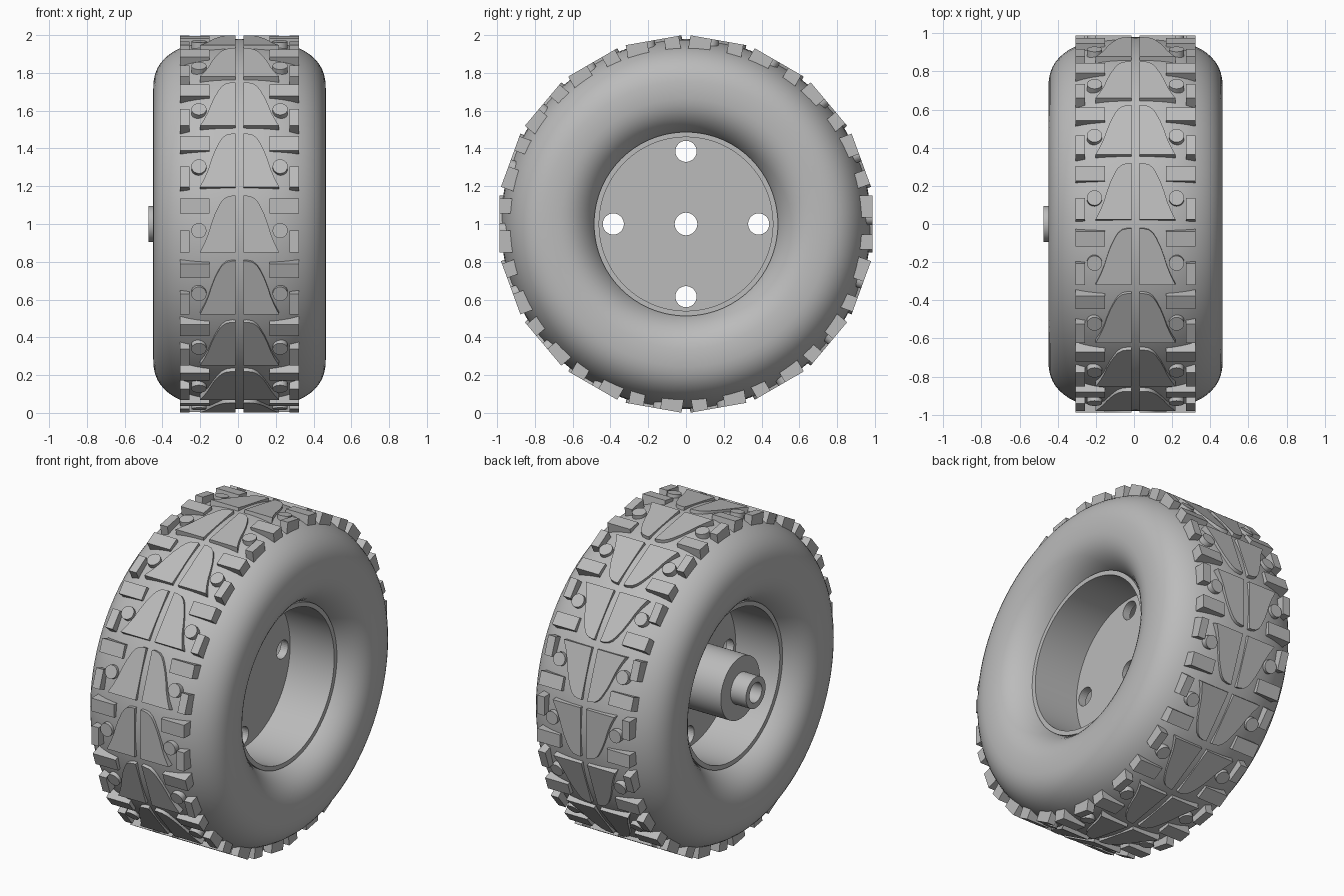
import bpy, bmesh
from math import sin, cos, pi, copysign, radians
from mathutils import Matrix, Vector

cube = bpy.data.objects.get("Cube")
if cube:
    bpy.data.objects.remove(cube, do_unlink=True)

grey = bpy.data.materials.new("light grey")
grey.use_nodes = True
grey.diffuse_color = (0.5, 0.5, 0.5, 1)
grey.node_tree.nodes["Principled BSDF"].inputs["Base Color"].default_value = (0.5, 0.5, 0.5, 1)

AXLE = Vector((0, 0, 1))   # wheel centre
MID = 0.008                # tyre mid-plane in x
SIDES = 96


def finish(name, bm, smooth=True):
    bmesh.ops.recalc_face_normals(bm, faces=bm.faces)
    mesh = bpy.data.meshes.new(name)
    bm.to_mesh(mesh)
    bm.free()
    mesh.materials.append(grey)
    ob = bpy.data.objects.new(name, mesh)
    ob.location = AXLE
    bpy.context.collection.objects.link(ob)
    if smooth:
        bpy.ops.object.select_all(action='DESELECT')
        ob.select_set(True)
        bpy.context.view_layer.objects.active = ob
        bpy.ops.object.shade_smooth_by_angle(angle=radians(35))
    return ob


def lathe(name, profile):
    """Turn a closed (x, radius) profile around the axle."""
    bm = bmesh.new()
    rings = [[bm.verts.new((x, r * cos(2 * pi * i / SIDES), r * sin(2 * pi * i / SIDES)))
              for x, r in profile] for i in range(SIDES)]
    n = len(profile)
    for i in range(SIDES):
        a, b = rings[i], rings[(i + 1) % SIDES]
        for j in range(n):
            k = (j + 1) % n
            bm.faces.new((a[j], a[k], b[k], b[j]))
    return finish(name, bm)


def power(v, e):
    return copysign(abs(v) ** e, v)


# Tyre: a squarish rounded section, open where it meets the rim
def tyre_point(t):
    return (MID + 0.457 * power(sin(t), 0.8), 0.71 + 0.27 * power(cos(t), 0.8))


STEPS = 56
section = [tyre_point(2 * pi * i / STEPS) for i in range(STEPS)]
lathe("tyre", [(x, max(r, 0.475)) for x, r in section])

# Rim barrel
lathe("rim_barrel", [(MID - 0.325, 0.46), (MID + 0.325, 0.46),
                     (MID + 0.325, 0.487), (MID - 0.325, 0.487)])

# Hub with a stepped end and a bore through it
lathe("hub", [(0, 0.06), (0, 0.19), (-0.37, 0.19), (-0.37, 0.095),
              (-0.475, 0.095), (-0.475, 0.06)])


# Wheel disc, drilled for the bore and four bolt holes
def rod(bm, radius, depth, y=0, z=0):
    place = Matrix.Translation((MID, y, z)) @ Matrix.Rotation(pi / 2, 4, 'Y')
    bmesh.ops.create_cone(bm, cap_ends=True, segments=SIDES if radius > 0.1 else 32,
                          radius1=radius, radius2=radius, depth=depth, matrix=place)


bm = bmesh.new()
rod(bm, 0.47, 0.05)
disc = finish("wheel_disc", bm, smooth=False)
bm = bmesh.new()
rod(bm, 0.06, 0.3)
for i in range(4):
    rod(bm, 0.056, 0.3, 0.385 * cos(i * pi / 2), 0.385 * sin(i * pi / 2))
drill = finish("drill_cutter", bm, smooth=False)
drill.hide_render = True
cut = disc.modifiers.new("holes", 'BOOLEAN')
cut.object = drill
cut.solver = 'EXACT'
bpy.context.view_layer.objects.active = disc
bpy.ops.object.modifier_apply(modifier="holes")
bpy.data.objects.remove(drill, do_unlink=True)

# Tread: flat lug outlines as (x, along tread), repeated around the tyre
TOP, BASE, PITCHES = 0.988, 0.905, 18


def box(x0, x1, z0, z1):
    return [(x0, z0), (x1, z0), (x1, z1), (x0, z1)]


half_bell = [(0.02, -0.15), (0.21, -0.15), (0.185, -0.10), (0.165, -0.05), (0.15, 0.0),
             (0.132, 0.05), (0.108, 0.1), (0.092, 0.125), (0.07, 0.143), (0.04, 0.15), (0.02, 0.15)]
stud = [(0.215 + 0.04 * cos(2 * pi * i / 20), -0.035 + 0.04 * sin(2 * pi * i / 20)) for i in range(20)]


def tread(name, outline):
    bm = bmesh.new()
    for p in range(PITCHES):
        turn = Matrix.Rotation(2 * pi * p / PITCHES, 3, 'X')
        turn.transpose()
        for side in (-1, 1):
            low, high = ([bm.verts.new(turn @ Vector((MID + side * x, -h, z))) for x, z in outline]
                         for h in (BASE, TOP))
            bm.faces.new(low)
            bm.faces.new(high)
            for i in range(len(outline)):
                j = (i + 1) % len(outline)
                bm.faces.new((low[i], low[j], high[j], high[i]))
    return finish(name, bm)


tread("bell_lugs", half_bell)
tread("cross_lugs", box(0.16, 0.315, 0.055, 0.135))
tread("edge_lugs", box(0.265, 0.315, -0.15, -0.035))
tread("round_studs", stud)
